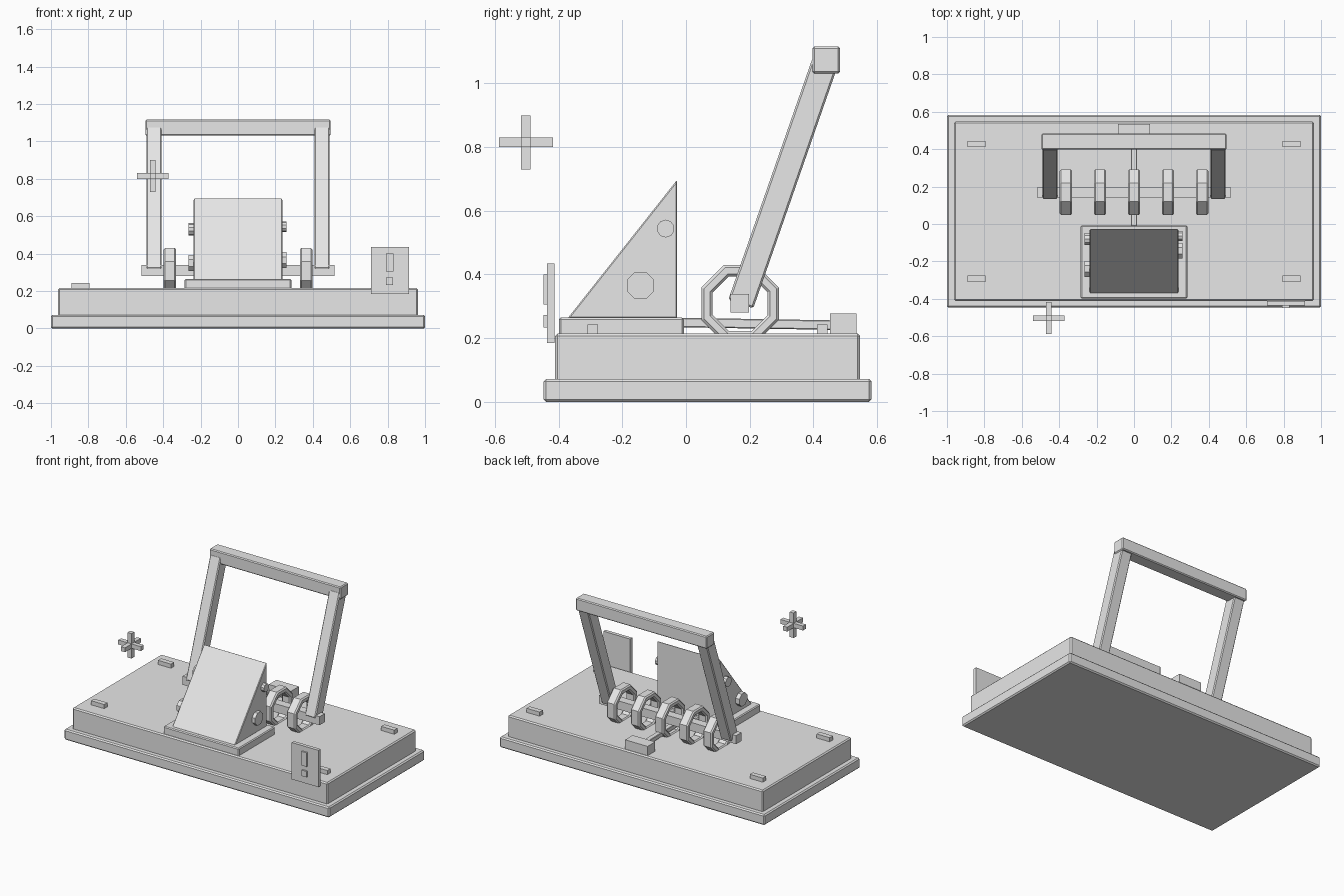
import bpy, bmesh, math
from mathutils import Vector, Matrix

if "Cube" in bpy.data.objects:
    bpy.data.objects.remove(bpy.data.objects["Cube"])

grey = bpy.data.materials.new("plain grey")
grey.diffuse_color = (0.8, 0.8, 0.8, 1)
grey.use_nodes = True
grey.node_tree.nodes["Principled BSDF"].inputs["Base Color"].default_value = grey.diffuse_color


def finish(name, bm, bevel=0.0):
    """Turn a bmesh into a flat-shaded object, with chamfered edges if asked."""
    bmesh.ops.recalc_face_normals(bm, faces=bm.faces)
    mesh = bpy.data.meshes.new(name)
    bm.to_mesh(mesh)
    bm.free()
    mesh.materials.append(grey)
    ob = bpy.data.objects.new(name, mesh)
    bpy.context.collection.objects.link(ob)
    if bevel:
        mod = ob.modifiers.new("chamfer", 'BEVEL')
        mod.width = bevel
        mod.segments = 1
        mod.limit_method = 'ANGLE'
        mod.angle_limit = math.radians(50)
    return ob


def box(name, x, y, z, bevel=0.0):
    """Box from its (min, max) ranges."""
    bm = bmesh.new()
    bmesh.ops.create_cube(bm, size=1)
    for v in bm.verts:
        v.co = Vector([(lo + hi) / 2 + c * (hi - lo)
                       for c, (lo, hi) in zip(v.co, (x, y, z))])
    return finish(name, bm, bevel)


def beam(name, x, start, end, width, thick, bevel=0.0):
    """Square beam between two (y, z) points at a given x."""
    a, b = Vector((x, *start)), Vector((x, *end))
    d = b - a
    bm = bmesh.new()
    bmesh.ops.create_cube(bm, size=1)
    bmesh.ops.scale(bm, vec=(width, thick, d.length), verts=bm.verts)
    tilt = Matrix.Rotation(-math.atan2(d.y, d.z), 4, 'X')
    bm.transform(Matrix.Translation((a + b) / 2) @ tilt)
    return finish(name, bm, bevel)


def disc(name, x, y, z, radius, depth, sides):
    """Short cylinder lying along x."""
    bm = bmesh.new()
    bmesh.ops.create_cone(bm, cap_ends=True, segments=sides,
                          radius1=radius, radius2=radius, depth=depth)
    bm.transform(Matrix.Translation((x, y, z)) @ Matrix.Rotation(math.pi / 2, 4, 'Y')
                 @ Matrix.Rotation(math.pi / sides, 4, 'Z'))
    return finish(name, bm)


def ring(name, x, y, z, outer, inner, width, chamfer, sides=8):
    """Polygonal ring around x, swept from a chamfered rectangle."""
    w, c = width / 2, chamfer
    profile = [(-w, inner + c), (-w, outer - c), (-w + c, outer), (w - c, outer),
               (w, outer - c), (w, inner + c), (w - c, inner), (-w + c, inner)]
    k = 1 / math.cos(math.pi / sides)      # flat distance to corner radius
    bm = bmesh.new()
    loops = []
    for i in range(sides):
        a = (i + 0.5) * 2 * math.pi / sides
        loops.append([bm.verts.new((x + px, y + r * k * math.cos(a), z + r * k * math.sin(a)))
                      for px, r in profile])
    n = len(profile)
    for i in range(sides):
        p, q = loops[i], loops[(i + 1) % sides]
        for j in range(n):
            bm.faces.new((p[j], p[(j + 1) % n], q[(j + 1) % n], q[j]))
    return finish(name, bm)


# Stepped base
box("base_lower", (-1, 1), (-0.447, 0.583), (0, 0.072), 0.008)
box("base_upper", (-0.963, 0.963), (-0.411, 0.547), (0.06, 0.215), 0.008)

# Small tabs near the four corners
for sx in (-1, 1):
    for y in (-0.293, 0.428):
        box("corner_tab", (sx * 0.842 - 0.049, sx * 0.842 + 0.049),
            (y - 0.017, y + 0.017), (0.205, 0.243))

# Bait plate and wedge
box("bait_plate", (-0.285, 0.285), (-0.399, -0.007), (0.205, 0.265), 0.006)
bm = bmesh.new()
ends = [[bm.verts.new((x, y, z)) for y, z in ((-0.372, 0.262), (-0.028, 0.262), (-0.028, 0.697))]
        for x in (-0.237, 0.237)]
bm.faces.new(ends[0])
bm.faces.new(ends[1])
for i in range(3):
    j = (i + 1) % 3
    bm.faces.new((ends[0][i], ends[0][j], ends[1][j], ends[1][i]))
finish("wedge", bm, 0.004)

# Round spots on the wedge sides
disc("large_spot_right", 0.245, -0.143, 0.365, 0.046, 0.03, 8)
disc("small_spot_right", 0.245, -0.064, 0.544, 0.028, 0.03, 10)
disc("large_spot_left", -0.25, -0.24, 0.35, 0.046, 0.03, 8)
disc("small_spot_left", -0.25, -0.08, 0.53, 0.033, 0.03, 10)

# Spring coils on their axle
for i in range(5):
    ring("spring_coil", (i - 2) * 0.182, 0.17, 0.308, 0.122, 0.086, 0.066, 0.008)
box("axle", (-0.517, 0.517), (0.14, 0.198), (0.28, 0.338))

# Swinging frame
for x in (-0.449, 0.449):
    beam("frame_arm", x, (0.172, 0.307), (0.437, 1.067), 0.08, 0.083, 0.006)
box("frame_bar", (-0.495, 0.495), (0.397, 0.484), (1.031, 1.116), 0.006)

# Trigger bar and its catch
beam("trigger_bar", 0, (-0.012, 0.249), (0.46, 0.241), 0.034, 0.03, 0.003)
box("catch_block", (-0.085, 0.085), (0.453, 0.535), (0.205, 0.278))

# Warning plate on the front edge
box("sign_plate", (0.711, 0.913), (-0.437, -0.413), (0.184, 0.435))
box("sign_bar", (0.792, 0.832), (-0.448, -0.43), (0.305, 0.4))
box("sign_dot", (0.792, 0.83), (-0.448, -0.43), (0.233, 0.273))

# Floating spark of three crossed bars
centre = (-0.456, -0.503, 0.815)
for axis in range(3):
    half = [0.085 if i == axis else 0.015 for i in range(3)]
    box("spark_bar", *[(c - h, c + h) for c, h in zip(centre, half)])
